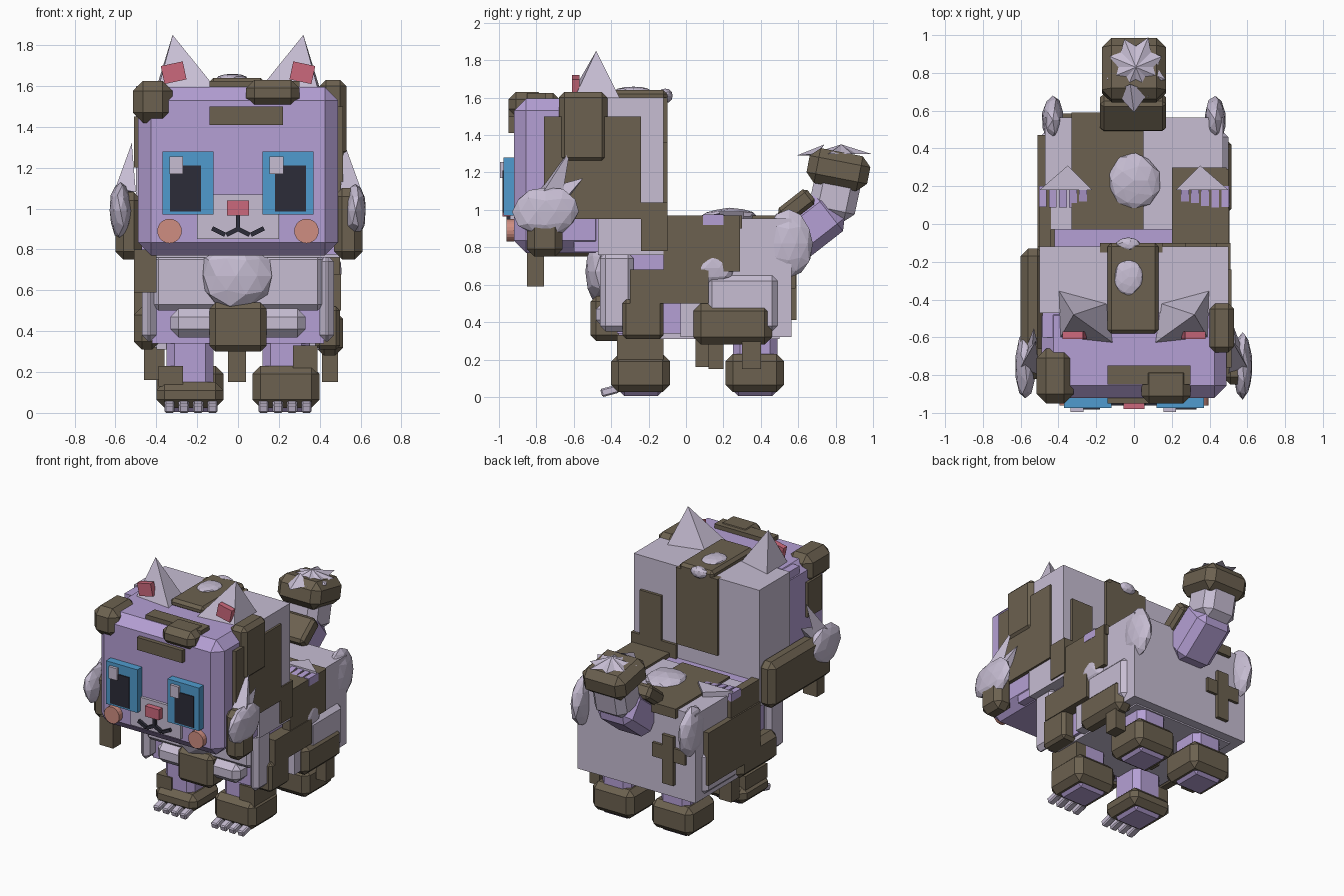
import bpy, bmesh, math, random
from mathutils import Matrix, Vector

random.seed(4)
cube = bpy.data.objects.get("Cube")
if cube:
    bpy.data.objects.remove(cube, do_unlink=True)


def material(name, red, green, blue):
    mat = bpy.data.materials.new(name)
    mat.use_nodes = True
    colour = (red, green, blue, 1)
    mat.diffuse_color = colour
    mat.node_tree.nodes["Principled BSDF"].inputs["Base Color"].default_value = colour
    return mat


brown = material("moss brown", .15, .12, .08)
lilac = material("pale lilac", .57, .51, .65)
purple = material("soft purple", .46, .35, .66)
sky = material("eye blue", .08, .33, .62)
dark = material("dark ink", .025, .025, .04)
pink = material("rose pink", .6, .14, .2)
peach = material("cheek peach", .62, .27, .22)


def finish(bm, name, mat):
    bmesh.ops.recalc_face_normals(bm, faces=bm.faces)
    mesh = bpy.data.meshes.new(name)
    bm.to_mesh(mesh)
    bm.free()
    mesh.materials.append(mat)
    obj = bpy.data.objects.new(name, mesh)
    bpy.context.collection.objects.link(obj)
    return obj


def box(name, mat, x, y, z, bevel=0, tilt=0, axis="X"):
    """Chamfered block given by its x, y and z ranges, tilted about its middle."""
    bm = bmesh.new()
    size = [abs(r[1] - r[0]) for r in (x, y, z)]
    middle = Vector([(r[0] + r[1]) / 2 for r in (x, y, z)])
    bmesh.ops.create_cube(bm, size=1, matrix=Matrix.Diagonal((*size, 1)))
    if bevel:
        bmesh.ops.bevel(bm, geom=list(bm.edges), offset=bevel, segments=1, affect="EDGES")
    turn = Matrix.Rotation(math.radians(tilt), 4, axis)
    bmesh.ops.transform(bm, matrix=Matrix.Translation(middle) @ turn, verts=bm.verts)
    return finish(bm, name, mat)


def hull(name, mat, points):
    bm = bmesh.new()
    for point in points:
        bm.verts.new(point)
    bmesh.ops.convex_hull(bm, input=list(bm.verts))
    return finish(bm, name, mat)


def puff(name, mat, centre, radii):
    """Faceted fluffy lump."""
    bm = bmesh.new()
    bmesh.ops.create_icosphere(bm, subdivisions=2, radius=1)
    for v in bm.verts:
        v.co *= random.uniform(.92, 1.04)
        v.co = Vector([c + r * p for c, r, p in zip(centre, radii, v.co)])
    return finish(bm, name, mat)


def tuft(name, mat, centre, radius, height, spikes=8):
    """Flat jagged patch of fur with a raised middle."""
    bm = bmesh.new()
    centre = Vector(centre)
    top = bm.verts.new(centre + Vector((0, 0, height)))
    base = bm.verts.new(centre)
    ring = []
    for i in range(spikes * 2):
        a = math.pi * i / spikes
        r = radius * (random.uniform(.85, 1.1) if i % 2 else .7)
        ring.append(bm.verts.new(centre + Vector((r * math.cos(a), r * math.sin(a), 0))))
    for a, b in zip(ring, ring[1:] + ring[:1]):
        bm.faces.new((a, b, top))
        bm.faces.new((b, a, base))
    return finish(bm, name, mat)


def stroke(name, start, end):
    """Thin dark mouth line on the face."""
    (ax, az), (bx, bz) = start, end
    half = math.hypot(bx - ax, bz - az) / 2 + .008
    mx, mz = (ax + bx) / 2, (az + bz) / 2
    angle = -math.degrees(math.atan2(bz - az, bx - ax))
    box(name, dark, (mx - half, mx + half), (-.96, -.93), (mz - .011, mz + .011), 0, angle, "Y")


# Head blocks
box("head_front", purple, (-.49, .49), (-.92, -.42), (.77, 1.595), .065)
box("head_middle", purple, (-.485, .485), (-.6, -.42), (.775, 1.59))
box("head_back", lilac, (-.5, .5), (-.47, -.12), (.76, 1.6))

# Fur patches on the head
box("crown_strap", brown, (-.14, .13), (-.58, -.1), (1.58, 1.64), .02)
box("nape_strap", brown, (-.18, .15), (-.15, -.1), (1.05, 1.6))
box("nape_patch", brown, (.27, .44), (-.14, -.1), (.9, 1.36))
box("nape_patch_foot", brown, (.15, .51), (-.24, -.1), (.78, 1.04))
box("fringe_top", brown, (.04, .3), (-.95, -.75), (1.5, 1.63), .04)
box("fringe_low", brown, (-.14, .22), (-.95, -.9), (1.41, 1.5))
box("fringe_crown", brown, (-.14, .3), (-.85, -.75), (1.57, 1.625))
box("temple_patch", brown, (-.515, -.32), (-.95, -.66), (1.42, 1.625), .05)
box("temple_drop", brown, (-.51, -.45), (-.82, -.66), (1.2, 1.45))
box("right_cheek_slab", brown, (-.6, -.47), (-.82, -.13), (.75, 1.08), .04)
box("right_cheek_lock", brown, (-.51, -.4), (-.85, -.76), (.59, .8))
box("left_cheek_slab", brown, (.47, .61), (-.85, -.66), (.75, 1.1), .04)
box("left_side_patch", brown, (.45, .515), (-.76, -.24), (.95, 1.5))
box("left_side_patch_top", brown, (.4, .53), (-.68, -.42), (1.25, 1.63), .03)
puff("crown_puff", lilac, (-.03, -.28, 1.635), (.08, .1, .025))
puff("nape_puff", lilac, (-.03, -.11, 1.61), (.07, .04, .04))

# Face
box("muzzle", lilac, (-.2, .2), (-.94, -.9), (.85, 1.07))
box("nose", pink, (-.055, .055), (-.98, -.92), (.965, 1.04))
stroke("mouth_middle", (0, .96), (0, .9))
for side, s in (("left", 1), ("right", -1)):
    box(side + "_eye", sky, (s * .12, s * .37), (-.975, -.9), (.97, 1.28))
    box(side + "_pupil", dark, (s * .18, s * .332), (-.982, -.95), (.985, 1.21))
    glint = .155 if s > 0 else -.335
    box(side + "_eye_glint", lilac, (glint, glint + .067), (-.995, -.95), (1.17, 1.255))
    stroke(side + "_mouth_inner", (0, .9), (s * .05, .875))
    stroke(side + "_mouth_corner", (s * .07, .875), (s * .12, .9))
    bm = bmesh.new()
    place = Matrix.Translation((s * .335, -.94, .89)) @ Matrix.Rotation(math.pi / 2, 4, "X")
    bmesh.ops.create_cone(bm, cap_ends=True, segments=20, radius1=.06, radius2=.06,
                          depth=.04, matrix=place)
    finish(bm, side + "_blush", peach)

    # Ears
    hull(side + "_ear", lilac, [(s * .4, -.35, 1.59), (s * .14, -.42, 1.59), (s * .11, -.63, 1.59),
                                (s * .39, -.6, 1.59), (s * .32, -.48, 1.85)])
    box(side + "_inner_ear", pink, (s * .26, s * .37), (-.61, -.57), (1.62, 1.71), 0, s * 12, "Y")

    # Cheek fluff with pointed locks
    puff(side + "_cheek_fluff", lilac, (s * .575, -.75, .99), (.055, .18, .14))
    hull(side + "_cheek_spike", lilac, [(s * .5, -.8, 1.08), (s * .56, -.66, 1.08), (s * .6, -.76, 1.1),
                                        (s * .52, -.62, 1.32)])
    hull(side + "_cheek_spike_back", lilac, [(s * .5, -.68, 1.0), (s * .58, -.68, 1.02),
                                             (s * .54, -.66, 1.14), (s * .53, -.55, 1.17)])

# Body blocks
box("body_front", purple, (-.42, .42), (-.37, .1), (.34, .94))
box("body_back", lilac, (-.47, .47), (-.03, .565), (.32, .955))
box("belly", lilac, (-.4, .4), (-.3, .5), (.31, .4))

# Chest ruff
box("chest_ruff", lilac, (-.42, .42), (-.46, -.3), (.5, .78), .03)
box("chest_band", lilac, (-.33, .33), (-.48, -.3), (.37, .51), .04)
box("chest_bib", brown, (-.14, .14), (-.51, -.33), (.3, .54), .03)
puff("chest_fluff", lilac, (-.01, -.46, .67), (.18, .08, .17))
for side, s in (("left", 1), ("right", -1)):
    box(side + "_chest_post", lilac, (s * .4, s * .47), (-.46, -.28), (.35, .77), .03)
    box(side + "_flank_bar", lilac, (s * .4, s * .5), (.1, .5), (.34, .66), .04)
    puff(side + "_hip_fluff", lilac, (s * .43, .55, .82), (.06, .13, .18))
    puff(side + "_flank_fluff", lilac, (s * .46, .14, .69), (.05, .13, .1))
    # Shoulder tufts on the back
    hull(side + "_back_tuft", lilac, [(s * x, y, z) for z in (.95, .99) for x, y in
                                      ((.5, .18), (.35, .31), (.22, .18))])
    for i in range(5):
        x = s * (.25 + i * .053)
        box(side + "_back_fringe", purple, (x, x + s * .04), (.09, .2), (.92, .975), 0, 12 - i * 3)

# Fur patches on the body
box("left_flank_patch_high", brown, (.44, .5), (-.12, .29), (.67, .97))
box("left_flank_patch_middle", brown, (.4, .505), (-.3, .12), (.5, .68))
box("left_flank_patch_low", brown, (.38, .5), (-.34, -.12), (.31, .52), .02)
box("left_flank_hem", brown, (.38, .515), (.04, .46), (.28, .5), .04)
box("right_flank_patch", brown, (-.51, -.44), (-.12, .47), (.42, .8))
box("right_flank_patch_high", brown, (-.5, -.44), (-.12, .2), (.75, .96))
box("right_flank_hem", brown, (-.51, -.38), (-.34, .1), (.31, .52), .04)
box("back_saddle", brown, (-.33, .05), (-.03, .59), (.9, .97))
box("back_saddle_side", brown, (.2, .49), (-.12, .3), (.9, .97))
box("rump_patch", brown, (-.31, -.22), (.54, .59), (.41, .76))
box("rump_patch_arm", brown, (-.4, -.14), (.54, .585), (.58, .68))
box("belly_lock", brown, (-.05, .04), (.12, .2), (.15, .35))
box("right_belly_lock", brown, (-.46, -.36), (.05, .14), (.16, .35))
box("left_belly_lock", brown, (.41, .49), (.3, .4), (.15, .35))
puff("back_fluff", lilac, (0, .23, .965), (.14, .15, .045))

# Legs, feet and toes
for side, s in (("left", 1), ("right", -1)):
    for end, y in (("front", -.24), ("rear", .37)):
        name = side + "_" + end
        mid = s * .235
        box(name + "_leg", purple, (mid - .115, mid + .115), (y - .12, y + .12), (.08, .45), .04)
        tall = .15 if (s < 0 and end == "front") else .23
        box(name + "_foot", brown, (mid - .165, mid + .165), (y - .16, y + .155), (.025, tall), .04)
        box(name + "_sole", purple, (mid - .11, mid + .11), (y - .11, y + .11), (.005, .06), .02)
    box(side + "_cuff", brown, (s * .27, s * .39), (-.37, -.12), (.13, .33 if s > 0 else .23))
    for i in range(4):
        x = s * (.1 + i * .07)
        box(side + "_toe", lilac, (x, x + s * .05), (-.455, -.36), (.01, .055), .008, 15)

# Tail
box("tail_base", purple, (-.14, .14), (.48, .84), (.78, 1.03), .05, 38)
box("tail_base_patch", brown, (-.18, .17), (.49, .69), (.97, 1.07), .02, 38)
box("tail_middle", lilac, (-.13, .13), (.67, .92), (.95, 1.2), .05, -12)
box("tail_tip", brown, (-.17, .17), (.65, .98), (1.12, 1.31), .05, -11)
tuft("tail_tip_tuft", lilac, (.01, .83, 1.3), .16, .05)
hull("tail_tip_lock", lilac, [(-.1, .7, 1.29), (.08, .7, 1.3), (-.02, .74, 1.35), (0, .59, 1.29)])
